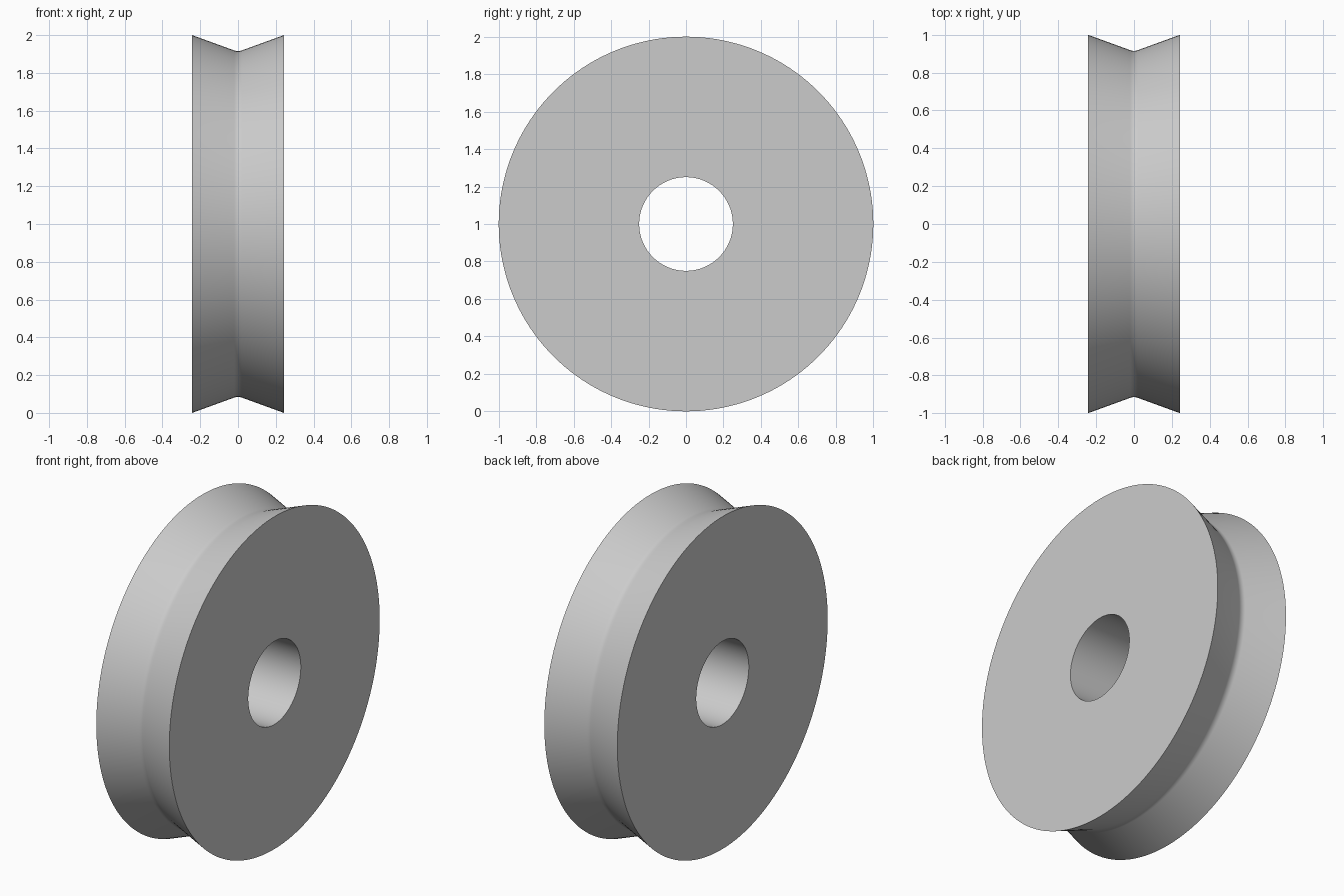
import bpy
import bmesh
from math import radians, sin, cos, tan
from mathutils import Matrix, Vector

cube = bpy.data.objects.get("Cube")
if cube:
    bpy.data.objects.remove(cube, do_unlink=True)

HALF_WIDTH = 0.243
RIM_RADIUS = 1.0
BORE_RADIUS = 0.25
SLOPE = radians(20)
FILLET = 0.06
SEGMENTS = 160

# Plain grey finish
grey = bpy.data.materials.new("plain_grey")
grey.use_nodes = True
colour = (0.6, 0.6, 0.6, 1)
grey.diffuse_color = colour
grey.node_tree.nodes["Principled BSDF"].inputs["Base Color"].default_value = colour

# Cross-section: V groove with a rounded root, flat sides and straight bore
root = RIM_RADIUS - HALF_WIDTH * tan(SLOPE)
centre = root + FILLET / cos(SLOPE)
profile = [(-HALF_WIDTH, BORE_RADIUS), (-HALF_WIDTH, RIM_RADIUS)]
for i in range(-4, 5):
    a = SLOPE * i / 4
    profile.append((FILLET * sin(a), centre - FILLET * cos(a)))
profile += [(HALF_WIDTH, RIM_RADIUS), (HALF_WIDTH, BORE_RADIUS)]

# Revolve the section around the x axle
bm = bmesh.new()
rings = []
for s in range(SEGMENTS):
    turn = Matrix.Rotation(radians(360) * s / SEGMENTS, 3, "X")
    rings.append([bm.verts.new(turn @ Vector((x, 0, r))) for x, r in profile])
for s, ring in enumerate(rings):
    following = rings[(s + 1) % SEGMENTS]
    for i in range(len(profile)):
        j = (i + 1) % len(profile)
        bm.faces.new((ring[i], ring[j], following[j], following[i]))
bmesh.ops.recalc_face_normals(bm, faces=bm.faces)
mesh = bpy.data.meshes.new("grooved_wheel")
bm.to_mesh(mesh)
bm.free()
mesh.materials.append(grey)

# Stand the wheel on the ground
wheel = bpy.data.objects.new("grooved_wheel", mesh)
wheel.location.z = RIM_RADIUS
bpy.context.collection.objects.link(wheel)
bpy.ops.object.select_all(action="DESELECT")
wheel.select_set(True)
bpy.context.view_layer.objects.active = wheel
bpy.ops.object.shade_smooth_by_angle(angle=radians(30))
